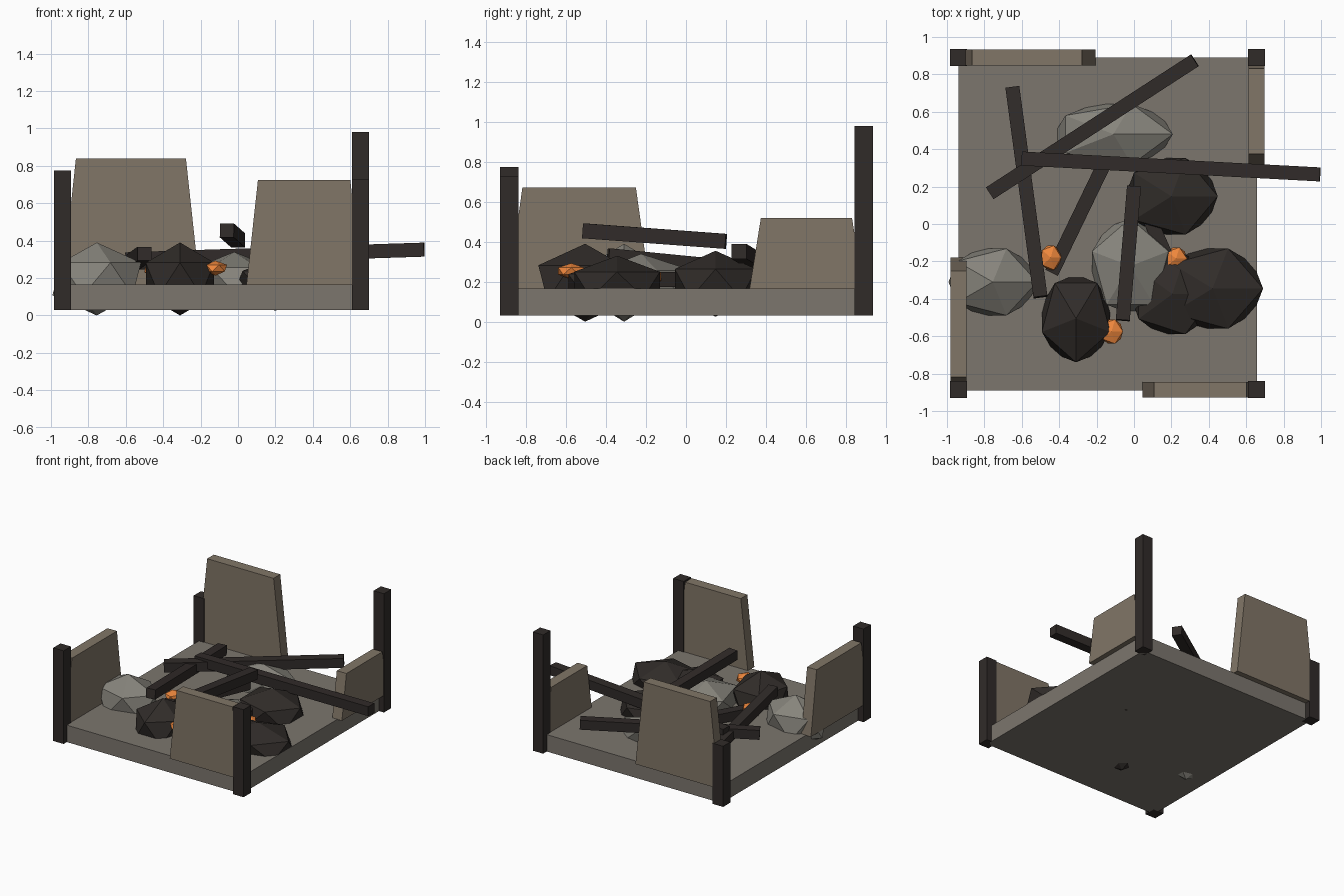
import bpy, bmesh
from math import radians
from mathutils import Vector, Matrix

if "Cube" in bpy.data.objects:
    bpy.data.objects.remove(bpy.data.objects["Cube"])


def material(name, rgb):
    m = bpy.data.materials.new(name)
    m.diffuse_color = (*rgb, 1)
    m.use_nodes = True
    m.node_tree.nodes["Principled BSDF"].inputs["Base Color"].default_value = m.diffuse_color
    return m


STONE = material("stone_floor", (0.20, 0.18, 0.155))
PLASTER = material("plaster", (0.22, 0.18, 0.135))
CHAR = material("charred_wood", (0.03, 0.024, 0.022))
ASH = material("ash_rock", (0.24, 0.23, 0.20))
SOOT = material("soot_rock", (0.03, 0.025, 0.022))
EMBER = material("ember", (0.85, 0.24, 0.045))


def finish(name, bm, mat):
    me = bpy.data.meshes.new(name)
    bmesh.ops.recalc_face_normals(bm, faces=bm.faces)
    bm.to_mesh(me)
    bm.free()
    me.materials.append(mat)
    ob = bpy.data.objects.new(name, me)
    bpy.context.collection.objects.link(ob)
    return ob


def box(name, lo, hi, mat, taper_axis=None):
    """Box between two corners; the top can narrow to 80% along one axis."""
    lo, hi = Vector(lo), Vector(hi)
    bm = bmesh.new()
    bmesh.ops.create_cube(bm, size=1)
    for v in bm.verts:
        if taper_axis is not None and v.co.z > 0:
            v.co[taper_axis] *= 0.8
        v.co = (lo + hi) / 2 + v.co * (hi - lo)
    return finish(name, bm, mat)


def beam(name, a, b, thick=0.075):
    a, b = Vector(a), Vector(b)
    d = b - a
    bm = bmesh.new()
    bmesh.ops.create_cube(bm, size=1)
    bmesh.ops.scale(bm, vec=(thick, d.length, thick), verts=bm.verts)
    ob = finish(name, bm, CHAR)
    ob.matrix_world = Matrix.Translation((a + b) / 2) @ d.to_track_quat('Y', 'Z').to_matrix().to_4x4()


def rock(name, centre, size, mat, turn=0):
    bm = bmesh.new()
    bmesh.ops.create_icosphere(bm, subdivisions=1, radius=1)
    bmesh.ops.scale(bm, vec=size, verts=bm.verts)
    ob = finish(name, bm, mat)
    ob.location = centre
    ob.rotation_euler.z = radians(turn)


# Floor slab
box("floor_slab", (-0.937, -0.89, 0.03), (0.657, 0.89, 0.165), STONE)

# Corner posts, broken at different heights
for name, x, y, top in [("front_left", -0.938, -0.885, 0.775), ("front_right", 0.655, -0.885, 0.73),
                        ("back_left", -0.938, 0.89, 0.515), ("back_right", 0.655, 0.89, 0.98)]:
    h = 0.046
    box(name + "_post", (x - h, y - h, 0.03), (x + h, y + h, top), CHAR)

# Remaining wall panels
box("back_wall", (-0.94, 0.848, 0.163), (-0.205, 0.932, 0.84), PLASTER, 0)
box("front_wall", (0.045, -0.928, 0.163), (0.662, -0.845, 0.725), PLASTER, 0)
box("left_wall", (-0.98, -0.89, 0.163), (-0.896, -0.18, 0.673), PLASTER, 1)
box("right_wall", (0.612, 0.318, 0.163), (0.697, 0.888, 0.52), PLASTER, 1)

# Fallen beams
beam("fallen_beam_1", (-0.50, -0.39, 0.33), (-0.65, 0.73, 0.22))
beam("fallen_beam_2", (-0.77, 0.165, 0.27), (0.325, 0.875, 0.33))
beam("fallen_beam_3", (-0.60, 0.35, 0.30), (0.995, 0.265, 0.352))
beam("fallen_beam_4", (-0.44, -0.26, 0.21), (-0.15, 0.34, 0.23))
beam("fallen_beam_5", (-0.06, -0.515, 0.455), (0.0, 0.20, 0.402))
beam("fallen_beam_6", (0.06, 0.08, 0.21), (0.22, -0.28, 0.21))

# Rubble rocks
rock("ash_rock_left", (-0.755, -0.31, 0.195), (0.265, 0.21, 0.195), ASH)
rock("ash_rock_back", (-0.11, 0.48, 0.19), (0.355, 0.19, 0.15), ASH)
rock("ash_rock_middle", (-0.02, -0.225, 0.19), (0.285, 0.24, 0.15), ASH, 90)
rock("soot_rock_front", (-0.31, -0.505, 0.195), (0.262, 0.215, 0.195), SOOT, -90)
rock("soot_rock_centre", (0.20, 0.148, 0.19), (0.277, 0.24, 0.165), SOOT)
rock("soot_rock_right", (0.42, -0.345, 0.185), (0.302, 0.252, 0.145), SOOT)
rock("soot_rock_inner", (0.205, -0.375, 0.18), (0.25, 0.252, 0.13), SOOT)

# Glowing embers
rock("ember_left", (-0.445, -0.18, 0.25), (0.063, 0.076, 0.045), EMBER)
rock("ember_front", (-0.12, -0.575, 0.253), (0.068, 0.076, 0.04), EMBER)
rock("ember_right", (0.225, -0.185, 0.225), (0.065, 0.07, 0.045), EMBER)
